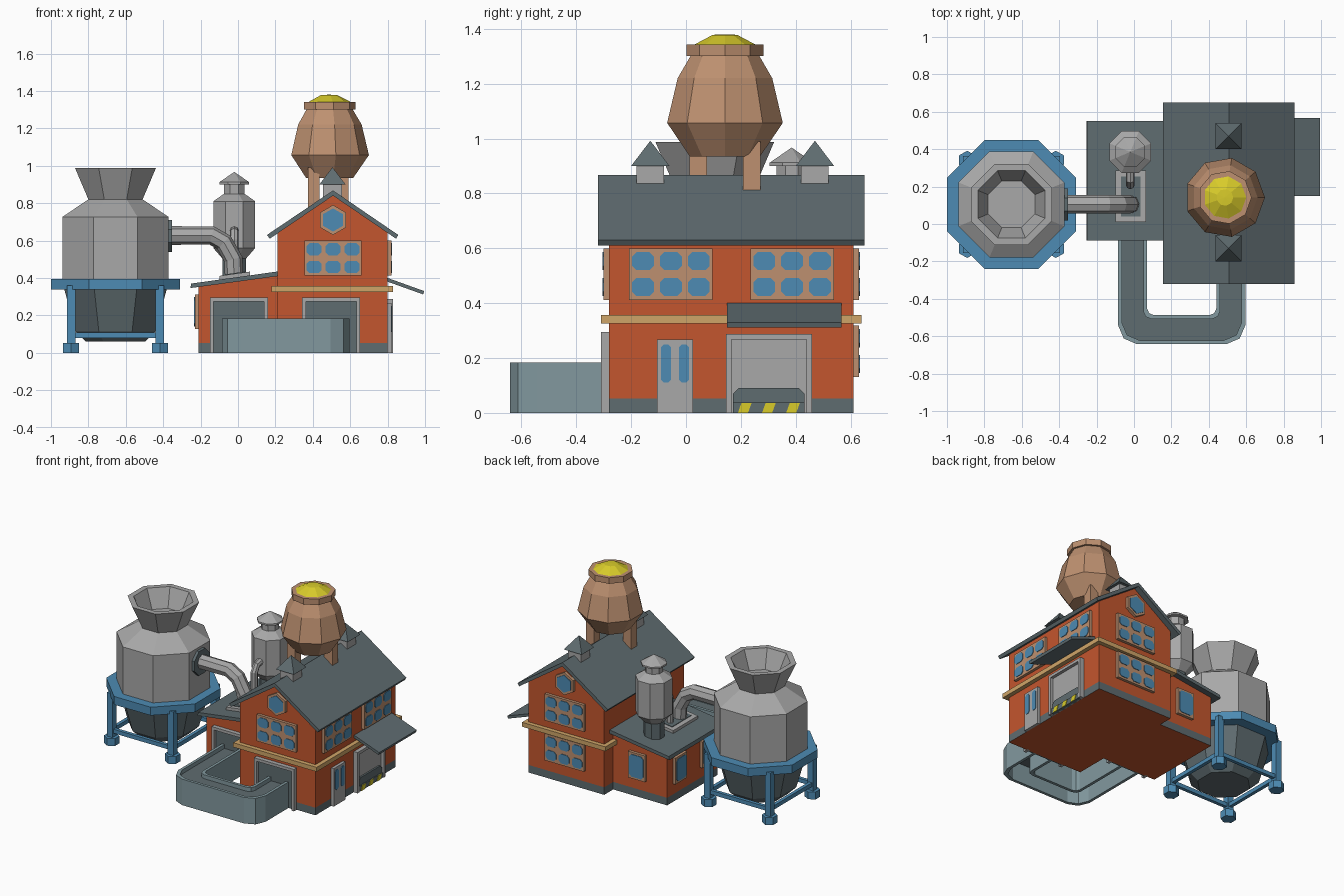
import bpy, bmesh
from math import pi, cos, sin
from mathutils import Matrix, Vector

cube = bpy.data.objects.get("Cube")
if cube:
    bpy.data.objects.remove(cube, do_unlink=True)


def material(name, hexa):
    srgb = [int(hexa[i:i + 2], 16) / 255 for i in (0, 2, 4)]
    col = [((c + 0.055) / 1.055) ** 2.4 for c in srgb] + [1]
    m = bpy.data.materials.new(name)
    m.use_nodes = True
    m.diffuse_color = col
    m.node_tree.nodes["Principled BSDF"].inputs["Base Color"].default_value = col
    return m


BRICK = material("brick_orange", "C4562E")
SLATE = material("slate_grey", "5F6C70")
GREY = material("light_grey", "A8A8A8")
BLUE = material("steel_blue", "4D8BB3")
BROWN = material("wood_brown", "BD9070")
TAN = material("tan_trim", "CFA568")
YELLOW = material("grain_yellow", "D8CB2A")
TRAY = material("pale_blue_grey", "82999F")


def finish(name, bm, mats, place=None):
    bmesh.ops.remove_doubles(bm, verts=bm.verts, dist=1e-5)
    bmesh.ops.recalc_face_normals(bm, faces=bm.faces)
    me = bpy.data.meshes.new(name)
    bm.to_mesh(me)
    bm.free()
    for m in mats:
        me.materials.append(m)
    ob = bpy.data.objects.new(name, me)
    bpy.context.collection.objects.link(ob)
    if place:
        ob.matrix_world = place
    return ob


def prism_bm(pts, axis, a, b):
    """Extrude a 2D outline along an axis between a and b."""
    def put(p, d):
        return {"x": (d, p[0], p[1]), "y": (p[0], d, p[1]), "z": (p[0], p[1], d)}[axis]
    bm = bmesh.new()
    lo = [bm.verts.new(put(p, a)) for p in pts]
    hi = [bm.verts.new(put(p, b)) for p in pts]
    bm.faces.new(lo)
    bm.faces.new(hi[::-1])
    for i in range(len(pts)):
        j = (i + 1) % len(pts)
        bm.faces.new((lo[i], hi[i], hi[j], lo[j]))
    return bm


def prism(name, pts, axis, a, b, mat, place=None):
    return finish(name, prism_bm(pts, axis, a, b), [mat], place)


def box(name, x, y, z, mat, place=None):
    pts = [(x[0], y[0]), (x[1], y[0]), (x[1], y[1]), (x[0], y[1])]
    return prism(name, pts, "z", z[0], z[1], mat, place)


def lathe(name, cx, cy, profile, n, mat, flat=True):
    """Faceted turned shape; flat=True points flat sides along the axes."""
    k, off = (1 / cos(pi / n), pi / n) if flat else (1, 0)
    bm = bmesh.new()
    rings = []
    for r, z in profile:
        rings.append([bm.verts.new((cx + r * k * cos(off + 2 * pi * i / n),
                                    cy + r * k * sin(off + 2 * pi * i / n), z)) for i in range(n)])
    for lo, hi in zip(rings, rings[1:]):
        for i in range(n):
            bm.faces.new((lo[i], lo[(i + 1) % n], hi[(i + 1) % n], hi[i]))
    for end, ring in ((0, rings[0]), (-1, rings[-1])):
        if profile[end][0] > 0:
            bm.faces.new(ring)
    return finish(name, bm, [mat])


def tube(name, path, r, mat):
    cu = bpy.data.curves.new(name, "CURVE")
    cu.dimensions = "3D"
    cu.bevel_depth, cu.bevel_resolution, cu.use_fill_caps = r, 2, True
    sp = cu.splines.new("POLY")
    sp.points.add(len(path) - 1)
    for p, co in zip(sp.points, path):
        p.co = (*co, 1)
    tmp = bpy.data.objects.new(name + "_path", cu)
    bpy.context.collection.objects.link(tmp)
    me = bpy.data.meshes.new_from_object(tmp.evaluated_get(bpy.context.evaluated_depsgraph_get()))
    bpy.data.objects.remove(tmp, do_unlink=True)
    bm = bmesh.new()
    bm.from_mesh(me)
    for f in bm.faces:
        f.smooth = False
        f.material_index = 0
    return finish(name, bm, [mat])


def on_wall(x, y, deg):
    """Frame whose local -y points out of the wall."""
    return Matrix.Translation((x, y, 0)) @ Matrix.Rotation(deg * pi / 180, 4, "Z")


def pane(name, x, z, w, h, depth, place, c=0.016):
    a, b = w / 2, h / 2
    pts = [(-a, c - b), (c - a, -b), (a - c, -b), (a, c - b), (a, b - c), (a - c, b), (c - a, b), (-a, b - c)]
    prism(name, [(x + p, z + q) for p, q in pts], "y", -depth - 0.004, -depth + 0.004, BLUE, place)


def window(name, place, z, cols=3, rows=2, w=0.305, h=0.188):
    box(name + "_frame", (-w / 2, w / 2), (-0.02, 0.01), (z - h / 2, z + h / 2), BROWN, place)
    for i in range(cols):
        for j in range(rows):
            pane(name + "_pane", (i - (cols - 1) / 2) * w / cols, z + (j - (rows - 1) / 2) * h / rows,
                 w / cols - 0.022, h / rows - 0.028, 0.02, place)


def gable_window(name, place, z):
    for part, r, d, mat in (("_frame", 0.08, 0.02, BROWN), ("_pane", 0.062, 0.024, BLUE)):
        hexagon = [(r * sin(i * pi / 3), z + r * cos(i * pi / 3)) for i in range(6)]
        prism(name + part, hexagon, "y", -d, 0, mat, place)


def doorway(name, place, w, h, panel):
    for s in (-1, 1):
        box(name + "_post", sorted((s * w / 2, s * (w / 2 - 0.02))), (-0.03, 0.01), (0, h), GREY, place)
    box(name + "_lintel", (0.02 - w / 2, w / 2 - 0.02), (-0.03, 0.01), (h - 0.02, h), GREY, place)
    box(name + "_panel", (0.02 - w / 2, w / 2 - 0.02), (-0.008, 0), (0, h - 0.02), panel, place)


def walls(name, outline, y0, y1):
    bm = prism_bm(outline, "y", y0, y1)
    bmesh.ops.bisect_plane(bm, geom=bm.verts[:] + bm.edges[:] + bm.faces[:],
                           plane_co=(0, 0, 0.053), plane_no=(0, 0, 1))
    for f in bm.faces:
        f.material_index = int(0.001 < f.calc_center_median().z < 0.053)
    finish(name, bm, [BRICK, SLATE])


# Main house
walls("house_walls", [(0.21, 0), (0.8, 0), (0.8, 0.642), (0.508, 0.845), (0.21, 0.642)], -0.28, 0.61)
prism("house_roof", [(0.155, 0.63), (0.508, 0.868), (0.857, 0.63), (0.845, 0.61), (0.508, 0.84), (0.17, 0.61)],
      "y", -0.32, 0.65, SLATE)
box("trim_band", (0.18, 0.83), (-0.31, 0.64), (0.326, 0.357), TAN)
front, back = on_wall(0.508, -0.28, 0), on_wall(0.508, 0.61, 180)
for label, place in (("front", front), ("back", back)):
    window(label + "_window", place, 0.506)
    gable_window(label + "_gable_window", place, 0.71)
window("back_lower_window", back, 0.225)
for y in (-0.055, 0.387):
    window("side_window", on_wall(0.8, y, 90), 0.506)
doorway("front_gate", on_wall(0.498, -0.28, 0), 0.31, 0.295, SLATE)

# Side door, loading bay and awning
door = on_wall(0.8, -0.04, 90)
box("side_door", (-0.065, 0.065), (-0.02, 0.01), (0, 0.267), GREY, door)
for s in (-1, 1):
    pane("door_pane", s * 0.033, 0.18, 0.036, 0.14, 0.02, door, 0.01)
bay = on_wall(0.8, 0.302, 90)
doorway("loading_bay", bay, 0.313, 0.287, GREY)
box("dock_step", (-0.13, 0.13), (-0.026, 0), (0, 0.037), SLATE, bay)
prism("dock_bumper", [(-0.13, 0.037), (0.13, 0.037), (0.13, 0.07), (0.11, 0.09), (-0.11, 0.09), (-0.13, 0.07)],
      "y", -0.02, 0, SLATE, bay)
for x in (-0.088, 0, 0.088):
    prism("hazard_stripe", [(x - 0.025, 0), (x + 0.012, 0), (x + 0.025, 0.036), (x - 0.012, 0.036)],
          "y", -0.03, -0.025, YELLOW, bay)
prism("awning", [(0.8, 0.4), (0.995, 0.33), (0.99, 0.312), (0.8, 0.38)], "y", 0.15, 0.567, SLATE)

# Annex
walls("annex_walls", [(-0.21, 0), (0.21, 0), (0.21, 0.412), (-0.21, 0.352)], -0.05, 0.51)
prism("annex_roof", [(-0.255, 0.346), (-0.25, 0.37), (0.215, 0.435), (0.215, 0.41)], "y", -0.087, 0.55, SLATE)
doorway("annex_gate", on_wall(0.005, -0.05, 0), 0.31, 0.295, SLATE)
window("annex_back_window", on_wall(0.015, 0.51, 180), 0.22, 1, 1, 0.13, 0.185)
for y in (0.08, 0.38):
    window("annex_side_window", on_wall(-0.21, y, -90), 0.22, 1, 1, 0.13, 0.185)


# Conveyor tray joining the two gates
def u_path(w, b, c):
    left = [(-w, -0.05), (-w, b + c), (0.3 * c - w, b + 0.3 * c), (c - w, b)]
    right = [(-x, y) for x, y in left[:0:-1]] + [(w, -0.28)]
    return [(x + 0.255, y) for x, y in left + right]


for name, a, b, z0, z1, mat in (
        ("tray_outer_wall", (0.34, -0.642, 0.1), (0.32, -0.622, 0.095), 0, 0.183, TRAY),
        ("tray_inner_wall", (0.205, -0.507, 0.04), (0.185, -0.487, 0.035), 0, 0.183, TRAY),
        ("conveyor_belt", (0.322, -0.624, 0.095), (0.203, -0.505, 0.04), 0.135, 0.155, SLATE)):
    prism(name, u_path(*a) + u_path(*b)[::-1], "z", z0, z1, mat)

# Roof vents
for y in (-0.13, 0.47):
    box("vent_box", (0.455, 0.555), (y - 0.05, y + 0.05), (0.82, 0.905), GREY)
    lathe("vent_cap", 0.505, y, [(0.07, 0.9), (0, 0.992)], 4, SLATE)

# Barrel tank on the roof
TX, TY = 0.486, 0.142
lathe("barrel_tank", TX, TY, [(0.13, 0.935), (0.214, 1.057), (0.175, 1.22), (0.122, 1.31)], 9, BROWN, False)
lathe("barrel_rim", TX, TY, [(0.143, 1.3), (0.143, 1.342)], 9, BROWN, False)
lathe("grain_heap", TX, TY, [(0.118, 1.34), (0.045, 1.378), (0, 1.38)], 9, YELLOW, False)
for x, y in ((0.558, 0.24), (0.405, 0.045)):
    box("barrel_leg", (x - 0.032, x + 0.032), (y - 0.032, y + 0.032), (0.77, 0.99), BROWN)

# Large silo with funnel
SX, SY = -0.655, 0.105
lathe("silo_body", SX, SY, [(0.283, 0.39), (0.283, 0.727), (0.145, 0.82), (0.216, 0.987), (0.18, 0.987),
                            (0.125, 0.86)], 8, GREY)
lathe("silo_hopper", SX, SY, [(0.16, 0.06), (0.215, 0.115), (0.275, 0.345)], 8, SLATE)
lathe("silo_deck", SX, SY, [(0.345, 0.337), (0.345, 0.395)], 8, BLUE)
L = 0.237
for i in (-1, 1):
    for j in (-1, 1):
        x, y = SX + i * L, SY + j * L
        box("silo_leg", (x - 0.022, x + 0.022), (y - 0.022, y + 0.022), (0.04, 0.36), BLUE)
        lathe("silo_foot", x, y, [(0.043, 0), (0.043, 0.052)], 6, BLUE)
    box("silo_brace", (SX - L, SX + L), (SY + i * L - 0.012, SY + i * L + 0.012), (0.08, 0.108), BLUE)
    box("silo_side_brace", (SX + i * L - 0.012, SX + i * L + 0.012), (SY - L, SY + L), (0.08, 0.108), BLUE)

# Pipework and base plate on the annex roof
flange = lathe("pipe_flange", 0, 0, [(0.085, -0.012), (0.085, 0.012)], 8, SLATE)
flange.matrix_world = Matrix.Translation((-0.365, SY, 0.625)) @ Matrix.Rotation(pi / 2, 4, "Y")
tube("feed_pipe", [(-0.38, SY, 0.627), (-0.14, SY, 0.627), (-0.075, SY, 0.59), (-0.025, SY, 0.5),
                   (-0.02, SY, 0.4)], 0.05, GREY)
for name, x0, x1, y0, y1, h, mat in (("base_plate", -0.1, 0.065, 0.01, 0.285, 0.02, GREY),
                                     ("base_plate_inset", -0.07, 0.035, 0.04, 0.255, 0.024, SLATE)):
    za, zb = [0.405 + 0.14 * x for x in (x0, x1)]
    prism(name, [(x0, za - 0.01), (x1, zb - 0.01), (x1, zb + h), (x0, za + h)], "y", y0, y1, mat)
tube("thin_pipe", [(-0.02, 0.21, 0.4), (-0.02, 0.21, 0.6), (-0.02, 0.235, 0.645), (-0.02, 0.32, 0.66)], 0.024, GREY)

# Small silo
lathe("small_silo", -0.02, 0.385, [(0.06, 0.5), (0.112, 0.56), (0.112, 0.81), (0.055, 0.85), (0.055, 0.9),
                                   (0.08, 0.9), (0.08, 0.912), (0, 0.967)], 8, GREY)
lathe("small_silo_base", -0.02, 0.385, [(0.064, 0.38), (0.064, 0.52)], 8, SLATE)
